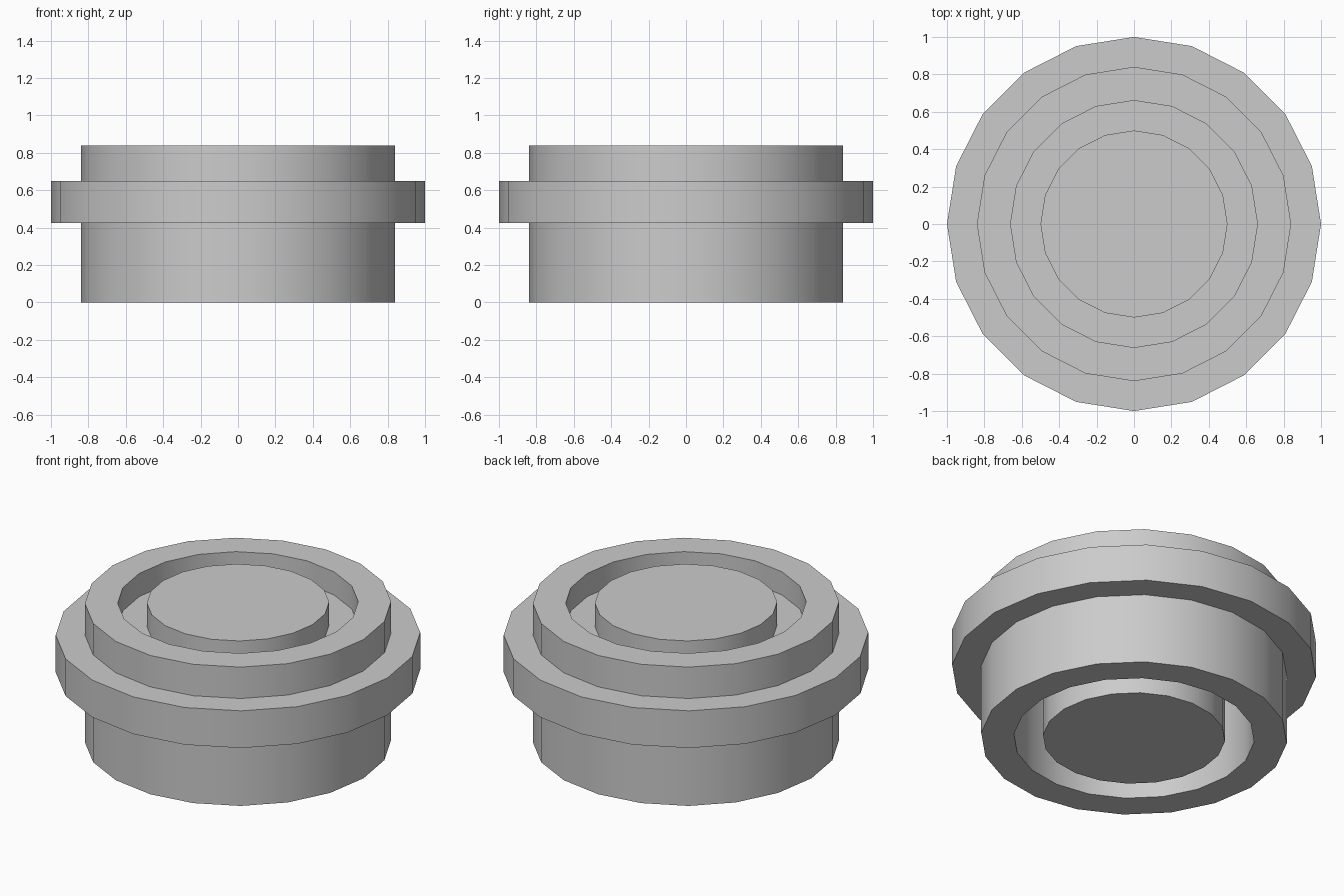
import bpy, bmesh, math

if "Cube" in bpy.data.objects:
    bpy.data.objects.remove(bpy.data.objects["Cube"])

SIDES = 20


def lathe(name, profile):
    """Spin (radius, z) points into rings, with flat caps at both ends."""
    bm = bmesh.new()
    rings = []
    for r, z in profile:
        rings.append([bm.verts.new((r * math.cos(2 * math.pi * i / SIDES),
                                    r * math.sin(2 * math.pi * i / SIDES), z))
                      for i in range(SIDES)])
    for a, b in zip(rings, rings[1:]):
        for i in range(SIDES):
            j = (i + 1) % SIDES
            bm.faces.new((a[i], a[j], b[j], b[i]))
    bm.faces.new(rings[0][::-1])
    bm.faces.new(rings[-1])
    bmesh.ops.recalc_face_normals(bm, faces=bm.faces)
    mesh = bpy.data.meshes.new(name)
    bm.to_mesh(mesh)
    bm.free()
    ob = bpy.data.objects.new(name, mesh)
    bpy.context.collection.objects.link(ob)
    bpy.ops.object.select_all(action='DESELECT')
    ob.select_set(True)
    bpy.context.view_layer.objects.active = ob
    bpy.ops.object.shade_smooth_by_angle(angle=math.radians(30))
    return ob


HUB, HOLE, RIM, FLANGE = 0.5, 0.66, 0.84, 1.0
TOP = 0.84

# Solid hub, deep lower groove, flanged rim and shallow upper groove
lathe("flanged_ring_with_hub", [
    (HUB, 0), (HUB, 0.62), (HOLE, 0.62), (HOLE, 0),
    (RIM, 0), (RIM, 0.425), (FLANGE, 0.425), (FLANGE, 0.65),
    (RIM, 0.65), (RIM, TOP), (HOLE, TOP), (HOLE, 0.70),
    (HUB, 0.70), (HUB, TOP),
])
